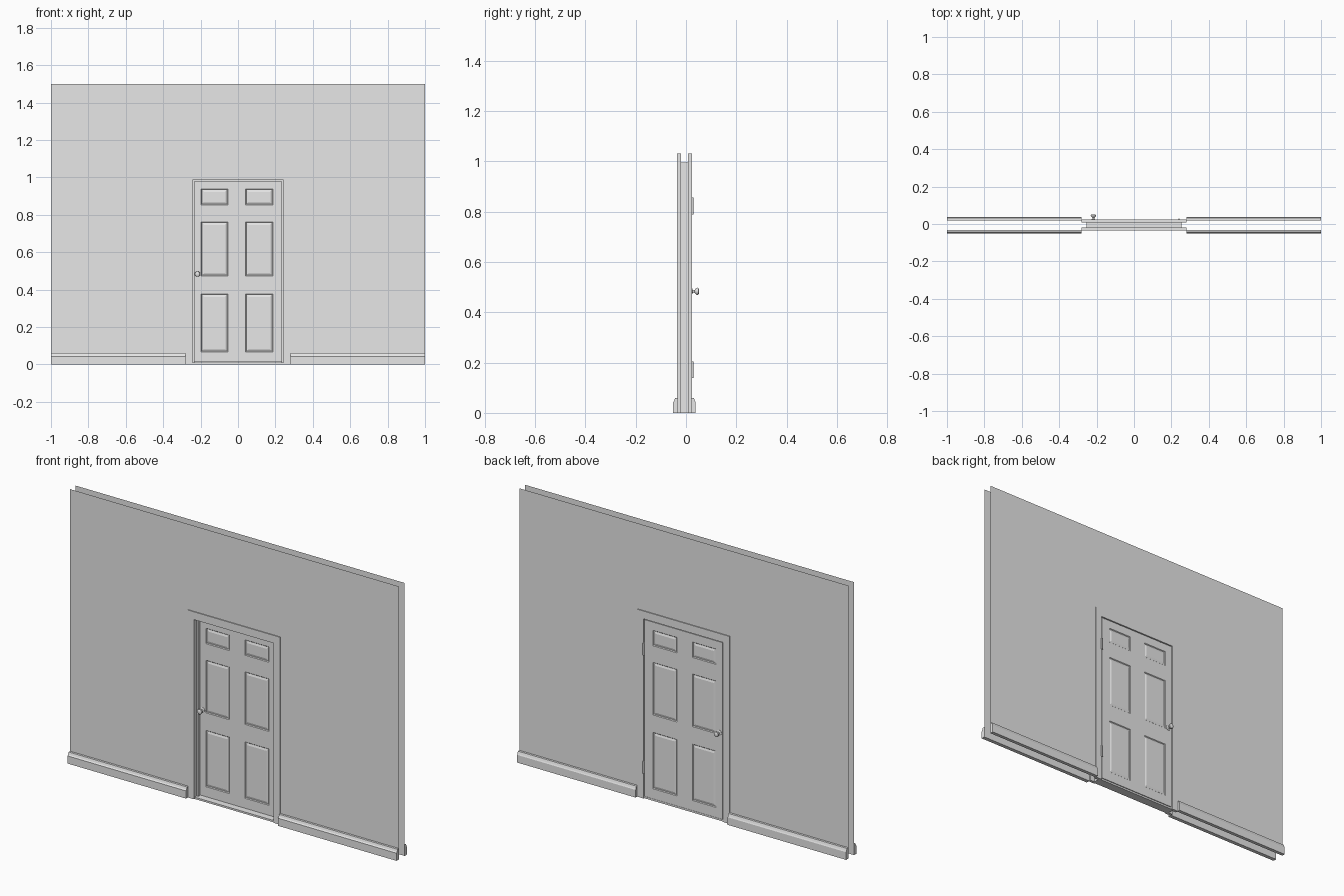
import bpy, bmesh, math
from mathutils import Matrix, Vector

if "Cube" in bpy.data.objects:
    bpy.data.objects.remove(bpy.data.objects["Cube"])

grey = bpy.data.materials.new("plain grey")
grey.use_nodes = True
grey.diffuse_color = (0.8, 0.8, 0.8, 1)
grey.node_tree.nodes["Principled BSDF"].inputs["Base Color"].default_value = (0.8, 0.8, 0.8, 1)

MID = -0.006          # middle of the wall thickness
WALL = 0.025          # wall plane distance from the middle
OPEN_X, OPEN_Z = 0.242, 0.987
DOOR_X, DOOR_Z = 0.238, 0.983
DOOR_FRONT, DOOR_BACK = 0.002, 0.021


def finish(name, bm, smooth=False):
    bmesh.ops.recalc_face_normals(bm, faces=bm.faces)
    mesh = bpy.data.meshes.new(name)
    bm.to_mesh(mesh)
    bm.free()
    mesh.materials.append(grey)
    obj = bpy.data.objects.new(name, mesh)
    bpy.context.collection.objects.link(obj)
    if smooth:
        bpy.ops.object.select_all(action="DESELECT")
        obj.select_set(True)
        bpy.context.view_layer.objects.active = obj
        bpy.ops.object.shade_smooth_by_angle(angle=math.radians(35))
    return obj


def prism(name, points, offset):
    """Extrude a closed outline along an offset vector."""
    bm = bmesh.new()
    face = bm.faces.new([bm.verts.new(p) for p in points])
    new = bmesh.ops.extrude_face_region(bm, geom=[face], use_keep_orig=True)["geom"]
    bmesh.ops.translate(bm, vec=offset, verts=[v for v in new if isinstance(v, bmesh.types.BMVert)])
    return finish(name, bm)


def box(name, x, y, z):
    outline = [(x[0], y[0], z[0]), (x[1], y[0], z[0]), (x[1], y[0], z[1]), (x[0], y[0], z[1])]
    return prism(name, outline, (0, y[1] - y[0], 0))


def arch(name, inner_x, inner_z, outer_x, outer_z, y0, y1):
    """Door surround open at the floor."""
    outline = [(-outer_x, y0, 0), (-outer_x, y0, outer_z), (outer_x, y0, outer_z), (outer_x, y0, 0),
               (inner_x, y0, 0), (inner_x, y0, inner_z), (-inner_x, y0, inner_z), (-inner_x, y0, 0)]
    return prism(name, outline, (0, y1 - y0, 0))


# Walls, casings and baseboards on both sides
for side, label in ((-1, "front"), (1, "back")):
    y = MID + side * WALL
    bm = bmesh.new()
    xs, zs = (-1, -0.25, 0.25, 1), (0, 0.99, 1.5)
    for i in range(3):
        for j in range(2):
            if (i, j) != (1, 0):
                quad = [(xs[i], zs[j]), (xs[i + 1], zs[j]), (xs[i + 1], zs[j + 1]), (xs[i], zs[j + 1])]
                bm.faces.new([bm.verts.new((a, y, b)) for a, b in quad])
    bmesh.ops.remove_doubles(bm, verts=bm.verts, dist=1e-4)
    for f in bm.faces:
        f.normal_update()
        if f.normal.y * side < 0:
            f.normal_flip()
    mesh = bpy.data.meshes.new(label + "_wall")
    bm.to_mesh(mesh)
    bm.free()
    mesh.materials.append(grey)
    bpy.context.collection.objects.link(bpy.data.objects.new(label + "_wall", mesh))

    arch(label + "_casing", OPEN_X, OPEN_Z, 0.28, 1.03,
         MID + side * 0.014, MID + side * 0.030)
    depth = 0.021 if side < 0 else 0.019
    profile = [(0, 0), (depth, 0), (depth, 0.042), (0.016, 0.048), (0.012, 0.06), (0, 0.06)]
    for hand, hand_name in ((1, "left"), (-1, "right")):
        prism(f"{label}_{hand_name}_baseboard",
              [(hand * 0.28, y + side * d, z) for d, z in profile], (hand * 0.72, 0, 0))

# Jamb, stop and sill
arch("jamb", OPEN_X, OPEN_Z, 0.254, 0.995, MID - 0.029, MID + 0.029)
arch("door_stop", 0.232, 0.977, OPEN_X, OPEN_Z, -0.014, DOOR_FRONT - 0.001)
box("sill", (-OPEN_X, OPEN_X), (MID - 0.025, MID + 0.025), (0, 0.01))

# Door leaf with six raised panels on each side
cols = [-DOOR_X, -0.197, -0.054, 0.041, 0.186, DOOR_X]
rows = [0.012, 0.067, 0.377, 0.473, 0.762, 0.853, 0.938, DOOR_Z]
bm = bmesh.new()
panels = []
for y, side in ((DOOR_FRONT, -1), (DOOR_BACK, 1)):
    for i in range(len(cols) - 1):
        for j in range(len(rows) - 1):
            quad = [(cols[i], rows[j]), (cols[i + 1], rows[j]), (cols[i + 1], rows[j + 1]), (cols[i], rows[j + 1])]
            face = bm.faces.new([bm.verts.new((a, y, b)) for a, b in quad[::-side]])
            if i % 2 and j % 2:
                panels.append(face)
bmesh.ops.remove_doubles(bm, verts=bm.verts, dist=1e-4)
rim = [e for e in bm.edges if e.is_boundary]
bmesh.ops.bridge_loops(bm, edges=rim)
bmesh.ops.recalc_face_normals(bm, faces=bm.faces)
for width, depth in ((0.005, -0.004), (0.003, 0), (0.014, 0.003)):
    bmesh.ops.inset_individual(bm, faces=panels, thickness=width, depth=depth)
finish("door_leaf", bm)

# Turned knobs on both faces of the door
knob_profile = [(0, 0), (0.014, 0), (0.014, 0.002), (0.011, 0.004), (0.006, 0.005), (0.005, 0.013),
                (0.009, 0.016), (0.0135, 0.020), (0.0145, 0.024), (0.013, 0.028), (0.008, 0.0305), (0, 0.031)]
for y, side, label in ((DOOR_FRONT, -1, "front"), (DOOR_BACK, 1, "back")):
    bm = bmesh.new()
    verts = [bm.verts.new((r - 0.217, y + side * h, 0.483)) for r, h in knob_profile]
    edges = [bm.edges.new(pair) for pair in zip(verts, verts[1:])]
    bmesh.ops.spin(bm, geom=verts + edges, cent=(-0.217, y, 0.483), axis=(0, 1, 0),
                   angle=math.tau, steps=24)
    bmesh.ops.remove_doubles(bm, verts=bm.verts, dist=1e-5)
    finish(label + "_knob", bm, smooth=True)

# Latch plate on the door edge
box("latch_plate", (-DOOR_X - 0.002, -DOOR_X), (0.006, 0.017), (0.46, 0.506))

# Hinge barrels and leaves on the back
for z, label in ((0.172, "lower"), (0.822, "upper")):
    bm = bmesh.new()
    bmesh.ops.create_cone(bm, cap_ends=True, segments=12, radius1=0.005, radius2=0.005, depth=0.066,
                          matrix=Matrix.Translation(Vector((0.24, 0.0245, z))))
    finish(label + "_hinge_barrel", bm, smooth=True)
    box(label + "_hinge_leaf", (0.2385, 0.2415), (0.004, 0.024), (z - 0.032, z + 0.032))
